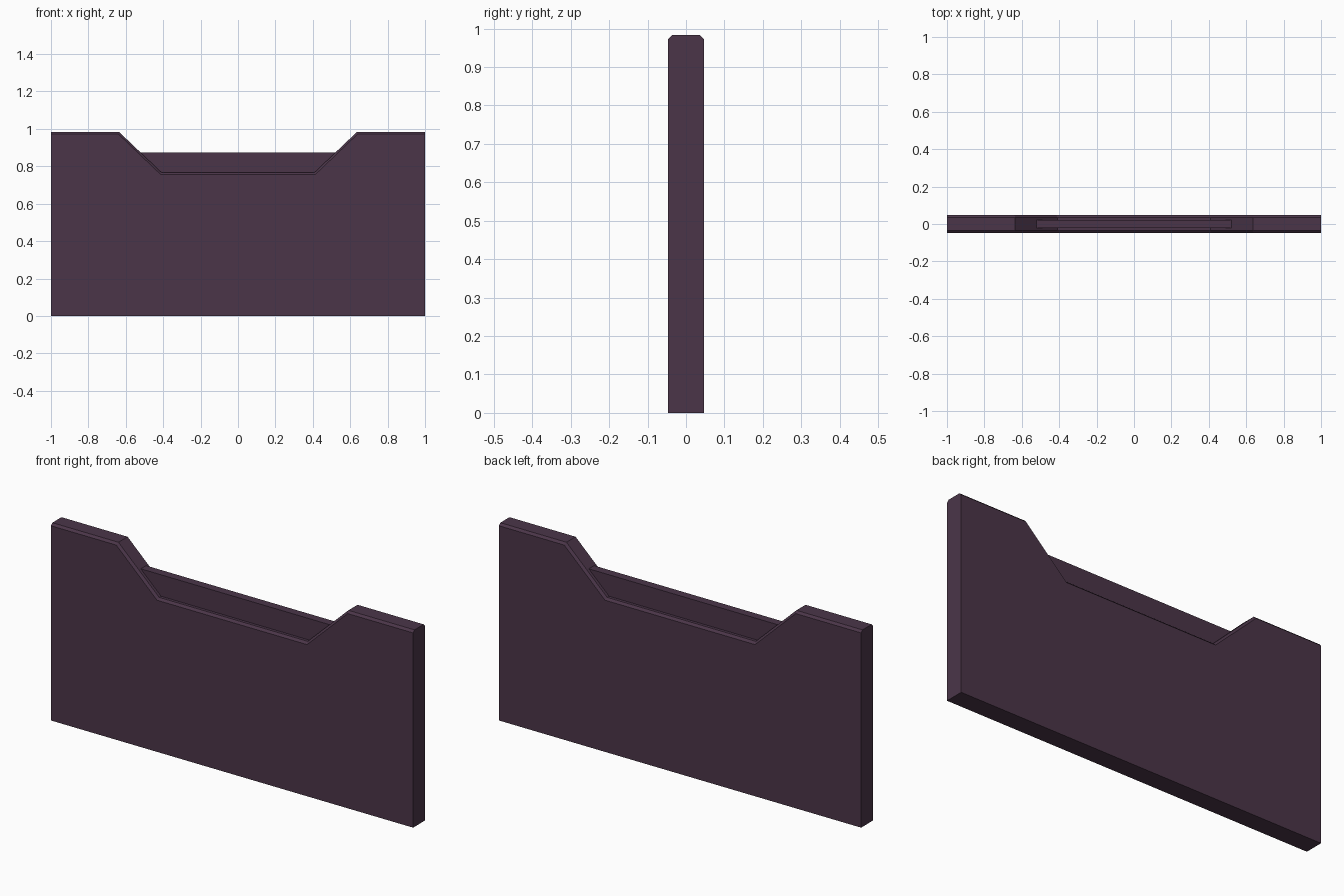
import bpy, bmesh

if "Cube" in bpy.data.objects:
    bpy.data.objects.remove(bpy.data.objects["Cube"])

plum = bpy.data.materials.new("dark plum")
plum.diffuse_color = (0.070, 0.036, 0.066, 1.0)
plum.use_nodes = True
plum.node_tree.nodes["Principled BSDF"].inputs["Base Color"].default_value = plum.diffuse_color


def loft(name, rings):
    """Solid through matching x-z profiles, each given as (y, points)."""
    bm = bmesh.new()
    loops = [[bm.verts.new((x, y, z)) for x, z in pts] for y, pts in rings]
    n = len(loops[0])
    for a, b in zip(loops, loops[1:]):
        for i in range(n):
            j = (i + 1) % n
            bm.faces.new((a[i], a[j], b[j], b[i]))
    bm.faces.new(loops[0])
    bm.faces.new(loops[-1])
    bmesh.ops.recalc_face_normals(bm, faces=bm.faces)
    me = bpy.data.meshes.new(name)
    bm.to_mesh(me)
    bm.free()
    me.materials.append(plum)
    ob = bpy.data.objects.new(name, me)
    bpy.context.collection.objects.link(ob)
    return ob


def wall_profile(d):
    """Wall outline with its notched top edge drawn in by d."""
    s = 0.4 * d  # mitre shift at the notch corners
    half = [(1.0, 0.0), (1.0, 0.983 - d), (0.635 + s, 0.983 - d), (0.41 + s, 0.768 - d)]
    return half + [(-x, z) for x, z in reversed(half)]


# Notched wall slab with chamfered top edges
T, C = 0.047, 0.011
loft("wall", [(-T, wall_profile(C)), (-T + C, wall_profile(0)),
              (T - C, wall_profile(0)), (T, wall_profile(C))])

# Thin panel set in the notch
pane = [(-0.41, 0.767), (0.41, 0.767), (0.523, 0.875), (-0.523, 0.875)]
loft("notch_panel", [(-0.021, pane), (0.021, pane)])
